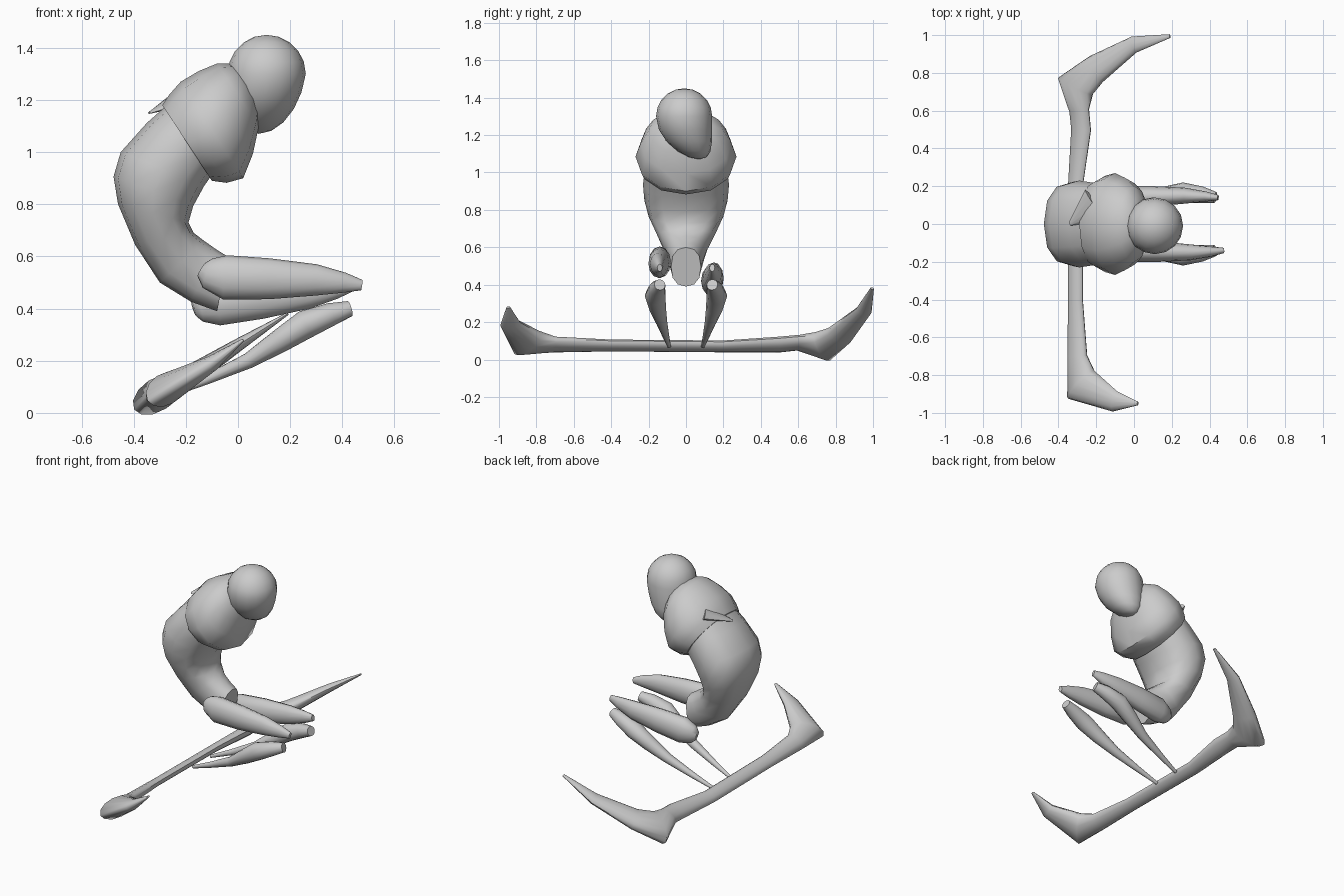
import bpy, bmesh, math
from mathutils import Vector

default_cube = bpy.data.objects.get("Cube")
if default_cube:
    bpy.data.objects.remove(default_cube, do_unlink=True)


def finish(bm, name):
    """Turn the bmesh into a smooth shaded object."""
    bmesh.ops.recalc_face_normals(bm, faces=bm.faces)
    mesh = bpy.data.meshes.new(name)
    bm.to_mesh(mesh)
    bm.free()
    part = bpy.data.objects.new(name, mesh)
    bpy.context.collection.objects.link(part)
    bpy.ops.object.select_all(action="DESELECT")
    part.select_set(True)
    bpy.context.view_layer.objects.active = part
    bpy.ops.object.shade_smooth_by_angle(angle=math.radians(50))


def refine(controls):
    """Insert a curved midpoint between every two control points."""
    points = [Vector(control) for control in controls]
    padded = [points[0], *points, points[-1]]
    refined = [points[0]]
    for before, start, end, after in zip(padded, points, points[1:], padded[3:]):
        refined += [((start + end) * 9 - before - after) / 16, end]
    return refined


def swell(value, power):
    """Signed power, which squares off an ellipse when below one."""
    return math.copysign(abs(value) ** power, value)


def loft(name, rings, power=1, segments=12):
    """Skin rings given as (centre, half axis, other half axis)."""
    bm = bmesh.new()
    loops = []
    for centre, across, wide in rings:
        angles = [math.tau * step / segments for step in range(segments)]
        loops.append([bm.verts.new(centre + across * swell(math.cos(angle), power)
                                   + wide * swell(math.sin(angle), power))
                      for angle in angles])
    for lower, upper in zip(loops, loops[1:]):
        for index in range(segments):
            bm.faces.new((lower[index - 1], lower[index], upper[index], upper[index - 1]))
    for cap in (loops[0], loops[-1]):
        bm.faces.new(cap)
    finish(bm, name)


def body(name, sections, power):
    """Symmetrical shell: back (x, z), front (x, z) and half width per section."""
    rings = []
    for back_x, back_z, front_x, front_z, half_width in refine(sections):
        back, front = Vector((back_x, 0, back_z)), Vector((front_x, 0, front_z))
        rings.append(((back + front) / 2, (back - front) / 2, Vector((0, half_width, 0))))
    loft(name, rings, power)


def limb(name, points, side_scale=1, up_scale=1, lean=0):
    """Tapered tube along (x, y, z, radius) points, square to its path."""
    spots = [Vector(point[:3]) for point in points]
    rings = []
    for index, point in enumerate(points):
        ahead = spots[min(index + 1, len(spots) - 1)]
        behind = spots[max(index - 1, 0)]
        direction = (ahead - behind).normalized()
        side = direction.cross(Vector((-lean, 0, 1))).normalized()
        up = side.cross(direction)
        radius = point[3]
        rings.append((spots[index], side * radius * side_scale, up * radius * up_scale))
    loft(name, rings)


def placed(controls, side, drop=0):
    """Put limb points on one side, sinking the end nearest the hip by drop."""
    last = len(controls) - 1
    return refine([(x - drop / 5, y * side, z - drop * (last - index) / last, radius)
                   for index, (x, y, z, radius) in enumerate(controls)])


# Curved torso, from the shoulders down to the hips
body("torso", [
    (-.25, 1.2, 0, 1.05, .2),
    (-.45, 1, -.13, .87, .23),
    (-.46, .8, -.19, .73, .2),
    (-.3, .5, -.13, .66, .11),
    (-.08, .39, -.04, .6, .08),
], power=.85)

# Shoulder cape with a flat pointed flap on the back
body("shoulder_cape", [
    (-.29, 1.18, -.1, .89, .23),
    (-.22, 1.27, .02, .9, .27),
    (-.08, 1.34, .08, 1.1, .2),
    (0, 1.33, .08, 1.2, .1),
], power=.95)
limb("cape_flap", [(-.2, .1, 1.21, .1), (-.34, 0, 1.15, .01)], up_scale=.3)

# Bowed head: a ball drawn out below into a chin turned slightly aside
head = bmesh.new()
bmesh.ops.create_uvsphere(head, u_segments=16, v_segments=10, radius=.15)
for vert in head.verts:
    depth = max(0, -vert.co.z / .15)
    vert.co.z *= 1.53 if depth else 1
    vert.co += Vector((.11 - .03 * depth, .08 * depth ** 2 - .01, 1.3))
finish(head, "head")

# Thighs reach forward from the hips; shins fold back down to the bar
thigh = [
    (-.14, .13, .55, .03),
    (-.05, .14, .52, .085),
    (.3, .15, .51, .06),
    (.475, .14, .49, .02),
]
shin = [
    (.43, .14, .4, .03),
    (.26, .165, .34, .055),
    (.04, .13, .2, .03),
    (-.26, .09, .07, .01),
]
for label, side, drop in (("near", -1, 0), ("far", 1, .15)):
    limb(label + "_thigh", placed(thigh, side, drop), side_scale=.7)
    limb(label + "_shin", placed(shin, side))

# Long flattened foot bar, each end turning forward and up into a pointed foot
limb("foot_bar", [
    (.02, -.95, .28, .01),
    (-.1, -.94, .19, .055),
    (-.28, -.85, .09, .11),
    (-.3, -.7, .08, .06),
    (-.31, -.4, .075, .045),
    (-.31, .2, .07, .045),
    (-.28, .5, .08, .06),
    (-.29, .6, .09, .06),
    (-.31, .73, .07, .115),
    (-.2, .82, .13, .08),
    (0, .95, .26, .045),
    (.19, .995, .38, .01),
], up_scale=.55, lean=.65)
